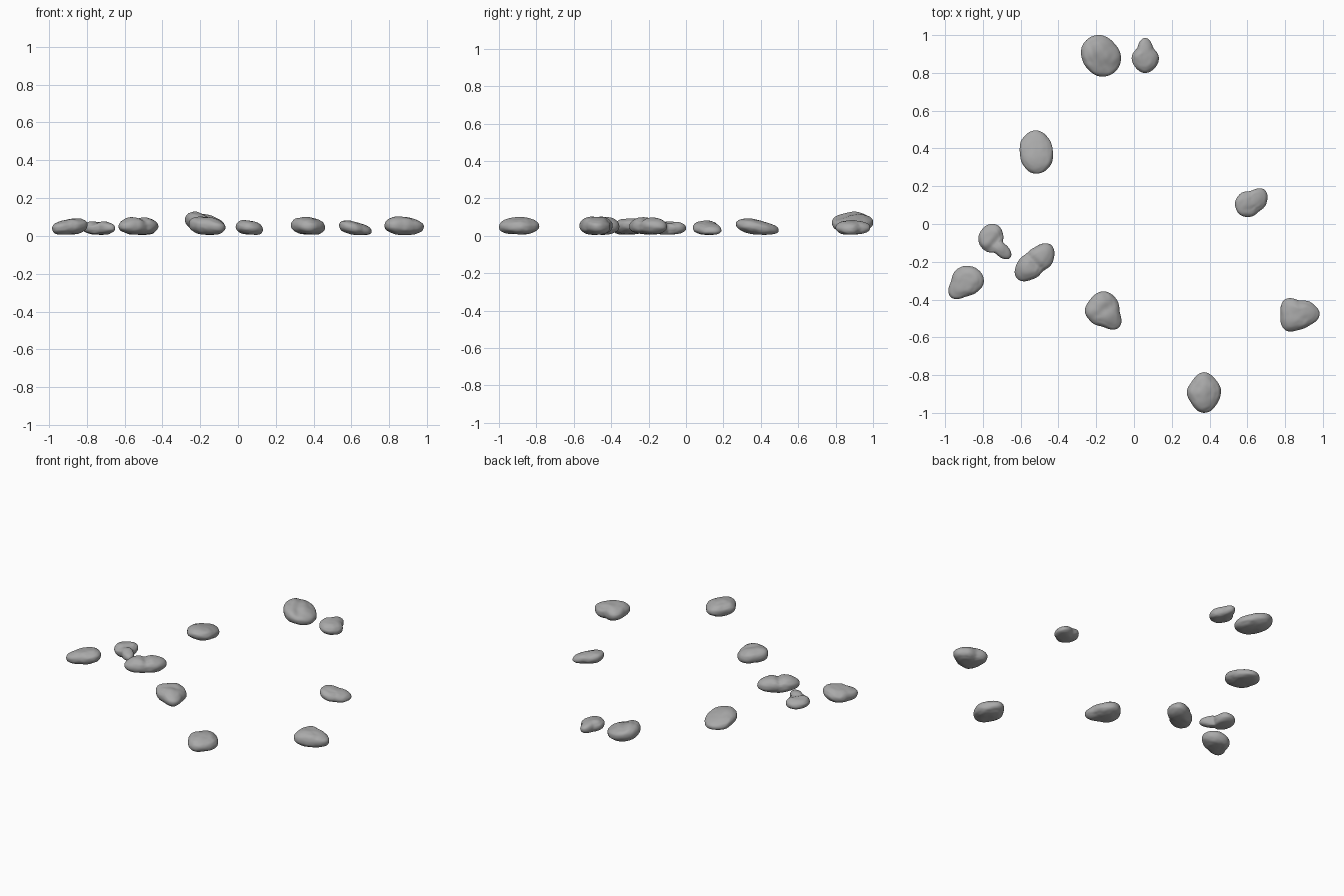
import bpy
import bmesh
import math
from mathutils import Vector, noise

cube = bpy.data.objects.get("Cube")
if cube:
    bpy.data.objects.remove(cube, do_unlink=True)

stone_grey = bpy.data.materials.new("stone grey")
stone_grey.use_nodes = True
grey = (0.4, 0.4, 0.4, 1)
stone_grey.diffuse_color = grey
stone_grey.node_tree.nodes["Principled BSDF"].inputs["Base Color"].default_value = grey


def outline_radius(radii, angle):
    """Smooth closed curve through evenly spaced radii, starting at +x."""
    n = len(radii)
    t = (angle / math.tau * n) % n
    i = int(t)
    f = t - i
    a, b, c, d = (radii[(i + k) % n] for k in (-1, 0, 1, 2))
    return b + f * ((c - a) + f * ((2 * a - 5 * b + 4 * c - d) + f * (3 * (b - c) + d - a))) / 2


def power(value, exponent):
    return math.copysign(abs(value) ** exponent, value)


def stone(name, x, y, radii, top, slope_x=0, slope_y=0, lift=0, groove=None):
    """Pebble from a plan outline in hundredths, a top height and a tilt."""
    bm = bmesh.new()
    bmesh.ops.create_icosphere(bm, subdivisions=5, radius=1)
    middle, half = (top + 0.005) / 2 + lift, (top - 0.005) / 2
    seed = Vector((x, y, top)) * 20
    for v in bm.verts:
        p = v.co.copy()
        flat = math.hypot(p.x, p.y)
        angle = math.atan2(p.y, p.x)
        reach = outline_radius(radii, angle) / 100 * power(flat, 0.85)
        # broad dents and worn facets
        bump = noise.noise(p * 1.4 + seed) * 0.09 + noise.noise(p * 3 + seed) * 0.03
        reach *= 1 + bump * 0.35
        px, py = reach * math.cos(angle), reach * math.sin(angle)
        pz = power(p.z, 0.9) * half * (1 + bump * 1.5)
        if groove and p.z > 0:
            direction, depth = groove
            across = px * math.cos(direction) + py * math.sin(direction)
            pz -= depth * math.exp(-(across / 0.022) ** 2) * p.z
        # the underside follows the tilt less than the upper side
        pz += (slope_x * px + slope_y * py) * (0.75 + 0.25 * p.z)
        pz += middle
        # rest softly on the ground
        if pz < 0.012:
            pz = 0.012 * math.exp((pz - 0.012) / 0.012)
        v.co = (px, py, pz)
    for face in bm.faces:
        face.smooth = True
    mesh = bpy.data.meshes.new(name)
    bm.to_mesh(mesh)
    bm.free()
    mesh.materials.append(stone_grey)
    obj = bpy.data.objects.new(name, mesh)
    obj.location = (x, y, 0)
    bpy.context.collection.objects.link(obj)


# Back pair
stone("large_back_stone", -0.18, 0.89, (11, 10, 11, 11, 10, 9.5, 11, 11.5),
      0.105, slope_x=-0.28, lift=0.014, groove=(0.5, 0.008))
stone("small_back_stone", 0.06, 0.89, (7, 6, 9.5, 6, 7, 8, 9, 8), 0.08, slope_x=-0.15)

# Left and right middle stones
stone("sloping_stone", -0.52, 0.38, (9, 10, 11.5, 10, 8.5, 9.5, 11.5, 10.5),
      0.085, slope_y=-0.2)
stone("lone_left_stone", 0.62, 0.11, (8, 10, 6.5, 7.5, 8.5, 8.5, 7, 6),
      0.075, slope_x=-0.25)

# Cluster on the right
stone("waisted_stone", -0.735, -0.10, (4.5, 6, 10, 10, 8.5, 6.5, 5.5, 11),
      0.08, groove=(-0.7, 0.012))
stone("long_stone", -0.53, -0.20, (10, 12.5, 7.5, 6, 8.5, 12.5, 9, 7),
      0.098, groove=(0.75, 0.012))
stone("pointed_stone", -0.89, -0.305, (9.5, 9, 8.5, 8, 8, 11.5, 8, 8),
      0.09, slope_x=0.15)

# Front stones
stone("cornered_stone", -0.165, -0.46, (9, 9.5, 10.5, 9, 9.5, 8.5, 8.5, 12),
      0.1, slope_x=-0.12, groove=(2.2, 0.006))
stone("wide_left_stone", 0.875, -0.48, (10.5, 9, 7.5, 11, 10, 11, 8, 8),
      0.1, slope_x=-0.08)
stone("round_front_stone", 0.37, -0.89, (9, 9, 10.5, 8.5, 9, 9, 11, 9.5),
      0.097, slope_x=-0.1)
